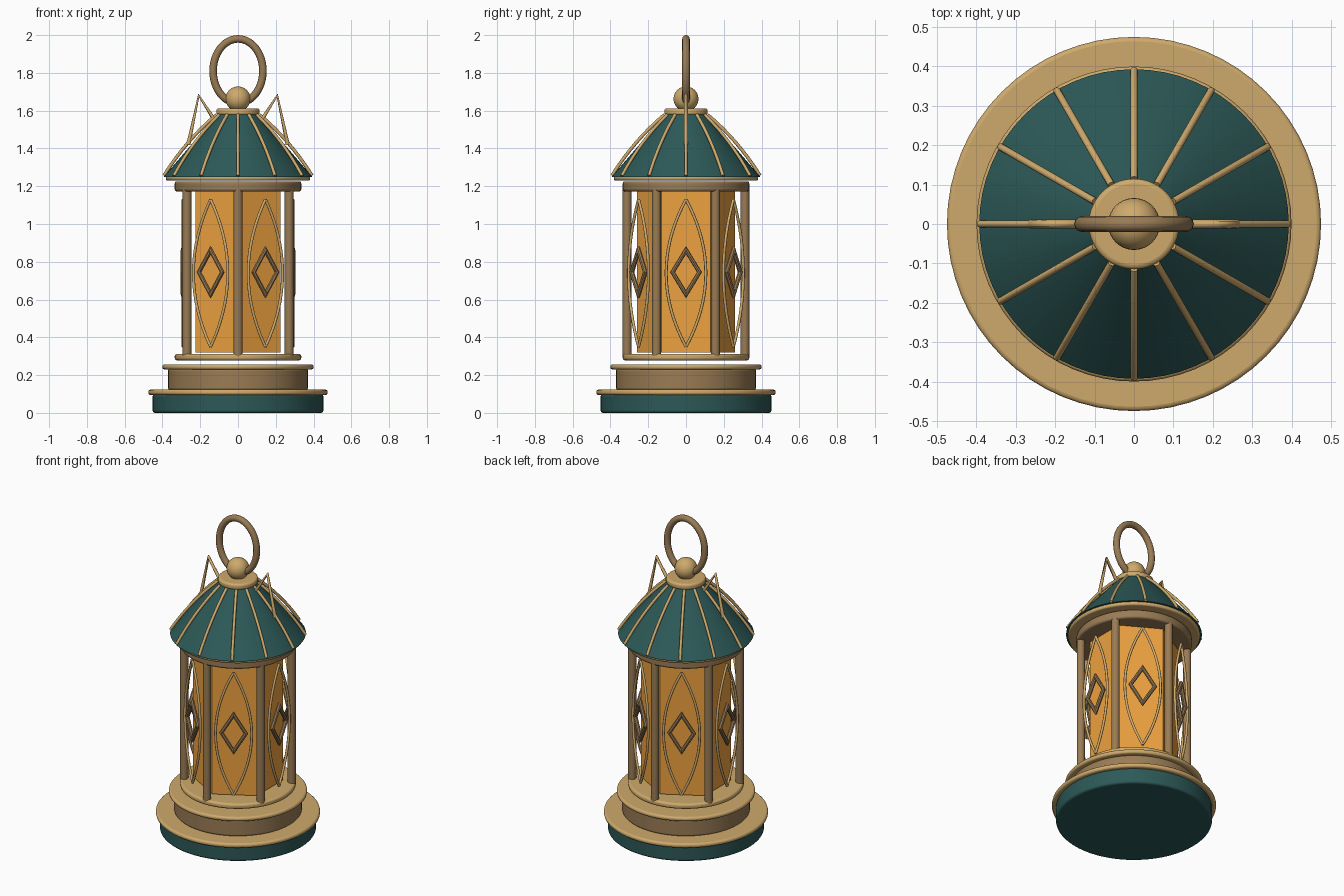
import bpy, math
from mathutils import Matrix

if "Cube" in bpy.data.objects:
    bpy.data.objects.remove(bpy.data.objects["Cube"])


def material(name, col):
    m = bpy.data.materials.new(name)
    m.diffuse_color = (*col, 1)
    m.use_nodes = True
    m.node_tree.nodes["Principled BSDF"].inputs["Base Color"].default_value = m.diffuse_color
    return m


GOLD = material("gold", (0.62, 0.40, 0.15))
BRASS = material("dark_brass", (0.32, 0.20, 0.09))
GREEN = material("green_enamel", (0.025, 0.10, 0.095))
AMBER = material("amber_glass", (0.85, 0.36, 0.05))


def finish(name, mat, bevel=0.0, smooth=True):
    ob = bpy.context.object
    ob.name = name
    ob.data.materials.append(mat)
    bpy.ops.object.transform_apply(location=False, rotation=False, scale=True)
    if bevel:
        b = ob.modifiers.new("bevel", 'BEVEL')
        b.width, b.segments, b.limit_method = bevel, 3, 'ANGLE'
        b.angle_limit = math.radians(50)
    if smooth:
        bpy.ops.object.shade_smooth_by_angle(angle=math.radians(40))
    return ob


def disc(name, r, z0, z1, mat, bevel=0.006, sides=64, x=0, y=0):
    bpy.ops.mesh.primitive_cylinder_add(vertices=sides, radius=r, depth=z1 - z0,
                                        location=(x, y, (z0 + z1) / 2))
    return finish(name, mat, bevel)


def tube(name, pts, r, mat, matrix=Matrix(), cyclic=False):
    cu = bpy.data.curves.new(name, 'CURVE')
    cu.dimensions = '3D'
    cu.bevel_depth, cu.bevel_resolution, cu.use_fill_caps = r, 2, True
    sp = cu.splines.new('POLY')
    sp.points.add(len(pts) - 1)
    for p, co in zip(sp.points, pts):
        p.co = (*co, 1)
    sp.use_cyclic_u = cyclic
    sp.use_smooth = True
    cu.materials.append(mat)
    ob = bpy.data.objects.new(name, cu)
    ob.matrix_world = matrix
    bpy.context.collection.objects.link(ob)
    return ob


# Stepped base
disc("base_foot", 0.452, 0, 0.10, GREEN, 0.012)
disc("base_trim", 0.475, 0.095, 0.123, GOLD, 0.011)
disc("base_drum", 0.37, 0.12, 0.235, BRASS, 0.012)
disc("drum_trim", 0.40, 0.23, 0.257, GOLD, 0.011)

# Cage rings
disc("lower_ring", 0.335, 0.278, 0.312, GOLD, 0.012)
disc("upper_ring", 0.335, 1.172, 1.226, BRASS, 0.012)
disc("eave_trim", 0.382, 1.230, 1.256, GOLD, 0.010)

# Hexagonal glass body, corners in line with the posts
bpy.ops.mesh.primitive_cylinder_add(vertices=6, radius=0.26, depth=0.87,
                                    location=(0, 0, 0.755))
finish("glass_body", AMBER, smooth=False)

for i in range(6):
    # Posts
    a = math.radians(30 + 60 * i)
    disc(f"post_{i + 1}", 0.024, 0.30, 1.19, BRASS, 0, 12,
         0.312 * math.cos(a), 0.312 * math.sin(a))
    # Pointed lens tracery in front of each glass face
    face = Matrix.Rotation(math.radians(60 * i), 4, 'Z')
    arc = [(0.105 * (1 - (k / 10) ** 2), 0.74 + 0.39 * k / 10) for k in range(-10, 11)]
    for side, s in (("left", -1), ("right", 1)):
        tube(f"lens_{side}_{i + 1}", [(0.29, s * u, z) for u, z in arc], 0.008, GOLD, face)
    # Diamond ornament
    bpy.ops.mesh.primitive_torus_add(major_segments=4, minor_segments=8,
                                     major_radius=0.117, minor_radius=0.022)
    ob = bpy.context.object
    ob.data.transform(Matrix.Rotation(math.pi / 2, 4, 'Y'))
    ob.data.transform(Matrix.Diagonal((0.6, 0.61, 1, 1)))
    ob.data.transform(face @ Matrix.Translation((0.29, 0, 0.745)))
    finish(f"diamond_{i + 1}", BRASS, smooth=False)

# Conical roof with twelve ribs
bpy.ops.mesh.primitive_cone_add(vertices=64, radius1=0.393, radius2=0.11,
                                depth=0.33, location=(0, 0, 1.415))
finish("roof", GREEN)
for i in range(12):
    pts = []
    for k in range(9):
        t = k / 8
        bulge = 0.012 * 4 * t * (1 - t)
        pts.append((0.392 - 0.277 * t + bulge, 0, 1.256 + 0.322 * t + bulge))
    tube(f"roof_rib_{i + 1}", pts, 0.009, GOLD,
         Matrix.Rotation(math.radians(30 * i), 4, 'Z'))

# Pointed brackets on both sides of the roof
for side, s in (("left", -1), ("right", 1)):
    tube(f"bracket_{side}", [(s * 0.263, 0, 1.42), (s * 0.208, 0, 1.68),
                             (s * 0.118, 0, 1.54)], 0.011, GOLD)

# Cap, finial ball and oval carrying ring
disc("roof_cap", 0.115, 1.575, 1.612, GOLD, 0.012)
bpy.ops.mesh.primitive_uv_sphere_add(segments=32, ring_count=16, radius=0.066,
                                     location=(0, 0, 1.662))
finish("finial_ball", GOLD)
oval = [(0.132 * math.cos(t), 0, 1.81 + 0.17 * math.sin(t))
        for t in (2 * math.pi * k / 48 for k in range(48))]
ring = tube("carrying_ring", oval, 0.02, BRASS, cyclic=True)
ring.data.bevel_resolution = 4
